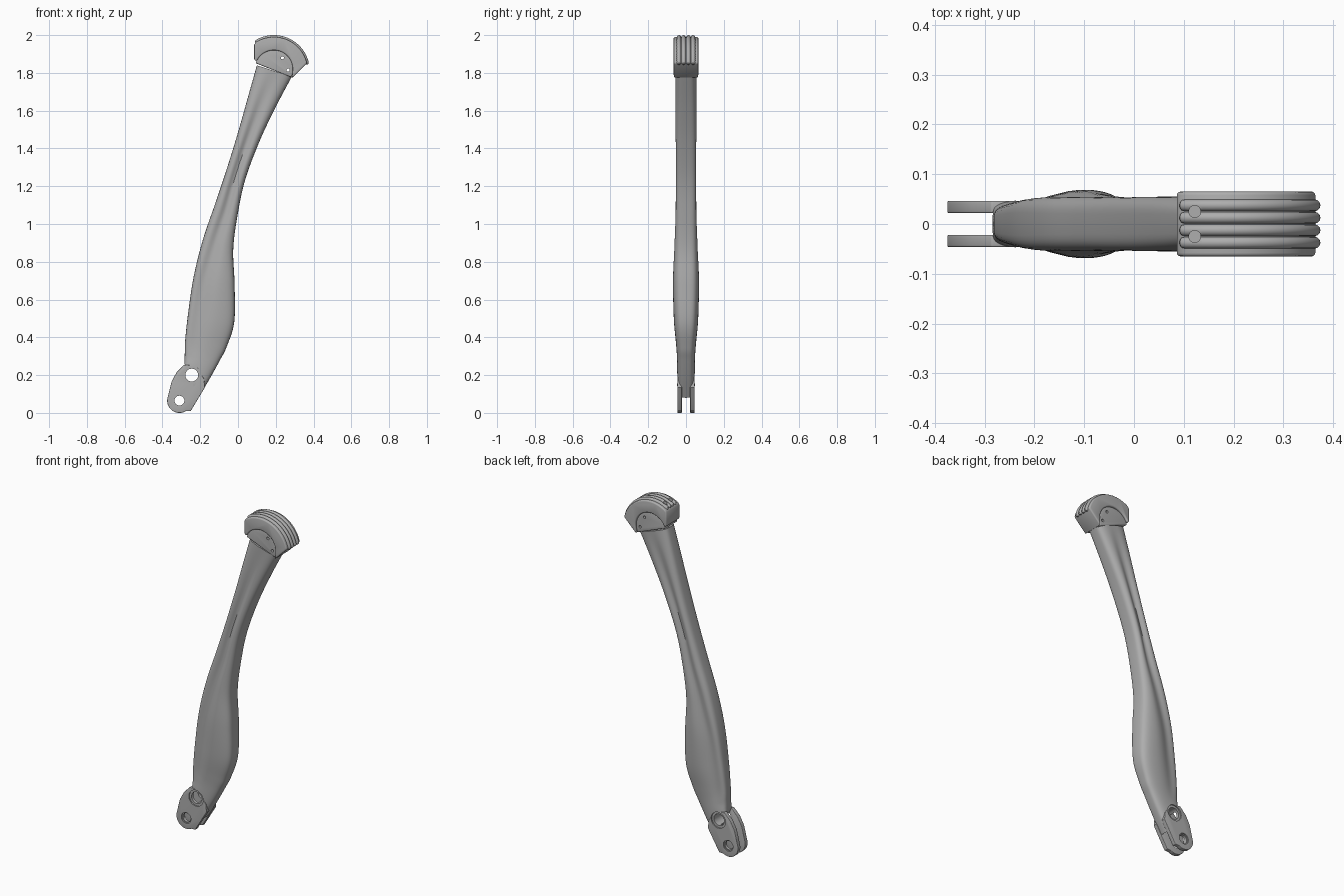
import bpy, bmesh
from math import sin, cos, pi, radians, exp, copysign
from mathutils import Vector

cube = bpy.data.objects.get("Cube")
if cube:
    bpy.data.objects.remove(cube, do_unlink=True)

grey = bpy.data.materials.new("satin grey")
grey.use_nodes = True
colour = (0.42, 0.42, 0.42, 1)
grey.diffuse_color = colour
grey.node_tree.nodes["Principled BSDF"].inputs["Base Color"].default_value = colour


def make_object(name, bm):
    bmesh.ops.recalc_face_normals(bm, faces=bm.faces)
    mesh = bpy.data.meshes.new(name)
    bm.to_mesh(mesh)
    bm.free()
    mesh.materials.append(grey)
    obj = bpy.data.objects.new(name, mesh)
    bpy.context.collection.objects.link(obj)
    return obj


def activate(obj):
    bpy.ops.object.select_all(action='DESELECT')
    obj.select_set(True)
    bpy.context.view_layer.objects.active = obj


def apply_modifier(obj, kind, **settings):
    mod = obj.modifiers.new(kind.title(), kind)
    for key, value in settings.items():
        setattr(mod, key, value)
    activate(obj)
    bpy.ops.object.modifier_apply(modifier=mod.name)


def round_edges(obj, width):
    apply_modifier(obj, 'BEVEL', width=width, segments=3, limit_method='ANGLE',
                   angle_limit=radians(45), use_clamp_overlap=False)


def smooth(obj, angle=35):
    activate(obj)
    bpy.ops.object.shade_smooth_by_angle(angle=radians(angle))


def extrude_profile(name, points, y_min, y_max):
    """Prism from an (x, z) outline, running along y."""
    bm = bmesh.new()
    face = bm.faces.new([bm.verts.new((x, y_min, z)) for x, z in points])
    side = bmesh.ops.extrude_face_region(bm, geom=[face])
    moved = [v for v in side["geom"] if isinstance(v, bmesh.types.BMVert)]
    bmesh.ops.translate(bm, verts=moved, vec=(0, y_max - y_min, 0))
    # the starting face becomes the near cap
    if not face.is_valid or len(face.edges[0].link_faces) < 2:
        bmesh.ops.holes_fill(bm, edges=bm.edges)
    return make_object(name, bm)


def arc(centre, radius, start, end, steps):
    angles = [radians(start + (end - start) * i / steps) for i in range(steps + 1)]
    return [(centre[0] + radius * cos(a), centre[1] + radius * sin(a)) for a in angles]


def disc_cutter(centre, radius, y_min, y_max):
    return extrude_profile("cutter", arc(centre, radius, 0, 348.75, 31), y_min, y_max)


def cut(obj, cutters):
    for cutter in cutters:
        apply_modifier(obj, 'BOOLEAN', operation='DIFFERENCE', solver='EXACT', object=cutter)


def catmull(rows, t):
    i = min(int(t), len(rows) - 2)
    f = t - i
    quad = [rows[max(0, min(len(rows) - 1, i + k))] for k in (-1, 0, 1, 2)]
    return [0.5 * (2 * b + (c - a) * f + (2 * a - 5 * b + 4 * c - d) * f * f
                   + (3 * b - a - 3 * c + d) * f ** 3) for a, b, c, d in zip(*quad)]


# Arm: lofted sections
# rear edge x, z; inner edge x, z; half thickness, flute depth, flute position
stations = [
    (-.284, .26, -.21, .08, .047, 0, -.5),
    (-.283, .28, -.15, .18, .047, 0, -.5),
    (-.282, .31, -.095, .28, .048, .08, -.5),
    (-.28, .38, -.06, .35, .053, .2, -.55),
    (-.265, .52, -.02, .48, .065, .28, -.55),
    (-.235, .72, -.018, .68, .07, .28, -.45),
    (-.185, .92, -.025, .87, .064, .25, -.2),
    (-.12, 1.11, 0, 1.06, .06, .28, 0),
    (-.06, 1.29, .04, 1.24, .059, .3, 0),
    (0, 1.485, .115, 1.44, .06, .28, 0),
    (.055, 1.68, .2, 1.62, .06, .18, 0),
    (.1, 1.84, .285, 1.78, .058, .02, 0),
]
RING, STEPS = 56, 8


def signed_power(value, power):
    return copysign(abs(value) ** power, value)


bm = bmesh.new()
rings = []
for k in range((len(stations) - 1) * STEPS + 1):
    lx, lz, rx, rz, half, flute, spot = catmull(stations, k / STEPS)
    ring = []
    for j in range(RING):
        a = 2 * pi * j / RING
        u = signed_power(cos(a), 0.8)
        y = half * signed_power(sin(a), 0.5) * (1 - flute * exp(-((u - spot) / 0.38) ** 2))
        w = (u + 1) / 2
        ring.append(bm.verts.new((lx + (rx - lx) * w, y, lz + (rz - lz) * w)))
    rings.append(ring)
for low, high in zip(rings, rings[1:]):
    for j in range(RING):
        n = (j + 1) % RING
        bm.faces.new((low[j], low[n], high[n], high[j]))
bm.faces.new(rings[0])
bm.faces.new(rings[-1])
arm = make_object("arm", bm)

# Fork plates at the lower end, blending into the arm
pivot, upper_pin = (-.31, .065), (-.245, .2)
plate_outline = arc(pivot, .065, 170, 300, 18) + [
    (-.25, .01), (-.205, .085), (-.175, .135), (-.18, .18),
    (-.21, .23), (-.25, .252), (-.286, .255), (-.325, .215), (-.352, .165)]
plates = []
for name, sign in (("front_fork_plate", -1), ("back_fork_plate", 1)):
    plate = extrude_profile(name, plate_outline, *sorted((sign * .022, sign * .046)))
    round_edges(plate, .003)
    plates.append(plate)

# Pin holes with shallow counterbores
pin_cutters = [disc_cutter(upper_pin, .034, -.2, .2), disc_cutter(pivot, .026, -.2, .2)]
for sign in (-1, 1):
    span = sorted((sign * .039, sign * .2))
    pin_cutters += [disc_cutter(upper_pin, .047, *span), disc_cutter(pivot, .032, *span)]
for part in plates + [arm]:
    cut(part, pin_cutters)

# Head disc on top of the arm, with two screw holes
head_hub = (.19, 1.82)
head = extrude_profile("head", arc(head_hub, .102, -25, 162, 36), -.055, .055)
round_edges(head, .006)
screw_cutters = [disc_cutter(spot, .008, -.2, .2) for spot in ((.235, 1.88), (.265, 1.815))]
cut(head, screw_cutters)

# Curved shoe around the head
hub = (.19, 1.81)
shoe_outline = arc(hub, .18, 13, 122, 32) + [(.086, 1.95), (.086, 1.868)]
shoe_outline += arc(head_hub, .1, 155, -10, 24) + [(.286, 1.772)]
shoe = extrude_profile("shoe", shoe_outline, -.065, .065)
round_edges(shoe, .007)

# Rounded ribs over the shoe: arcs swept by a small circle, with tapered round ends
ribs = []
RIB_SIDES, RIB_STEPS, RIB_R = 12, 60, .012
for number, y0 in enumerate((-.0375, -.0125, .0125, .0375)):
    bm = bmesh.new()
    rows = []
    for i in range(RIB_STEPS + 1):
        t = i / RIB_STEPS
        a = radians(11 + 112 * t)
        end = min(1, min(t, 1 - t) * 30 + .1)
        r = RIB_R * (1 - (1 - end) ** 2) ** 0.5
        out = Vector((cos(a), 0, sin(a)))
        mid = Vector((hub[0], y0, hub[1])) + out * .178
        rows.append([bm.verts.new(mid + out * (r * cos(b)) + Vector((0, r * sin(b), 0)))
                     for b in (2 * pi * s / RIB_SIDES for s in range(RIB_SIDES))])
    for p, q in zip(rows, rows[1:]):
        for s in range(RIB_SIDES):
            n = (s + 1) % RIB_SIDES
            bm.faces.new((p[s], p[n], q[n], q[s]))
    bm.faces.new(rows[0])
    bm.faces.new(rows[-1])
    ribs.append(make_object("shoe_rib_%d" % (number + 1), bm))

# Two blind bolt holes in the top of the shoe
bolt_cutters = []
for y0 in (-.025, .025):
    bm = bmesh.new()
    bmesh.ops.create_cone(bm, cap_ends=True, segments=24, radius1=.012, radius2=.012, depth=.14)
    bmesh.ops.translate(bm, verts=bm.verts, vec=(.122, y0, 2.0))
    bolt_cutters.append(make_object("cutter", bm))
for part in [shoe] + ribs:
    cut(part, bolt_cutters)

for cutter in pin_cutters + screw_cutters + bolt_cutters:
    bpy.data.objects.remove(cutter, do_unlink=True)
for part in [arm, head, shoe] + plates + ribs:
    smooth(part)
